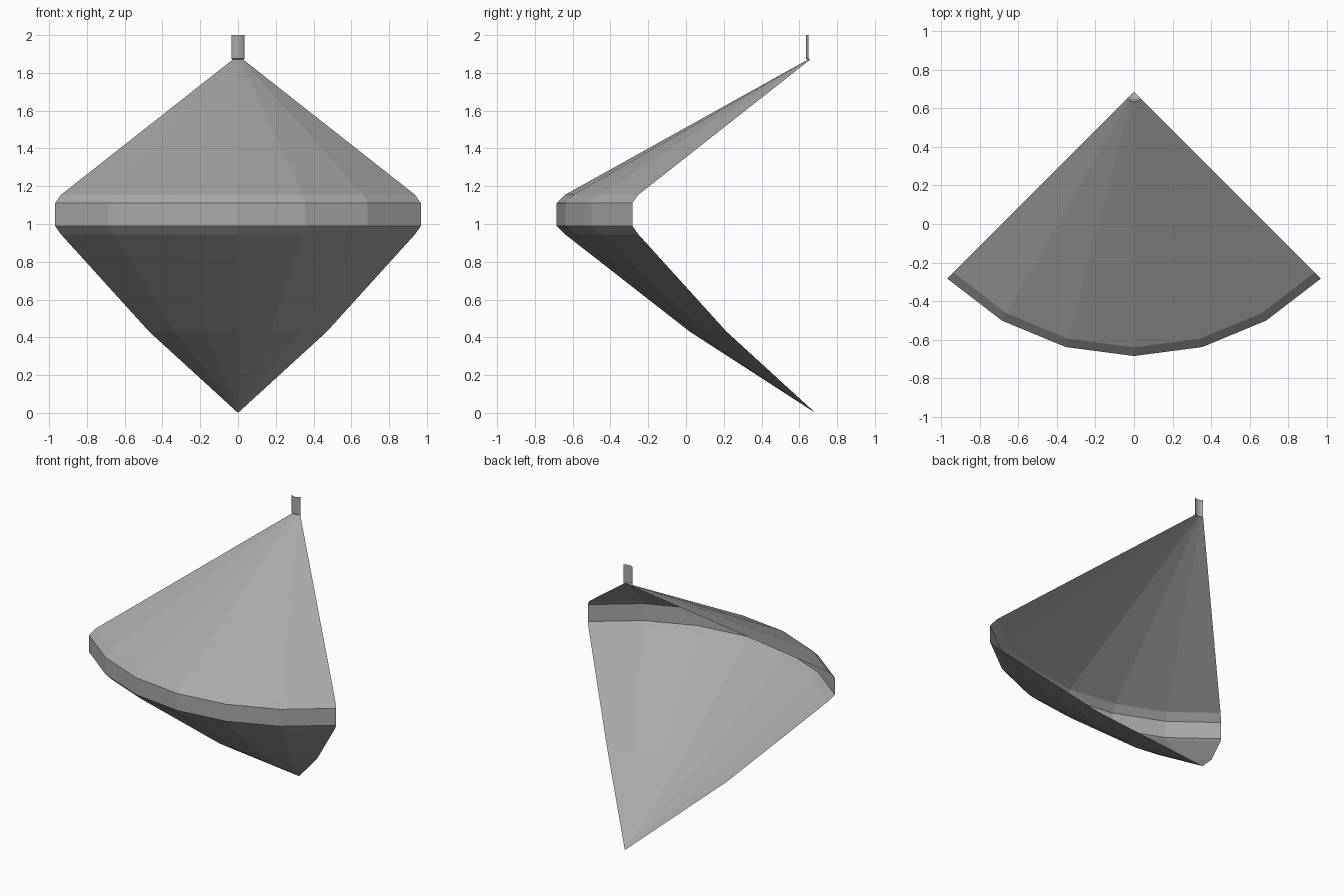
import bpy, bmesh
from math import radians
from mathutils import Matrix, Vector

cube = bpy.data.objects.get("Cube")
if cube:
    bpy.data.objects.remove(cube, do_unlink=True)

grey = bpy.data.materials.new("plain grey")
grey.use_nodes = True
grey.diffuse_color = (0.4, 0.4, 0.4, 1)
grey.node_tree.nodes["Principled BSDF"].inputs["Base Color"].default_value = (0.4, 0.4, 0.4, 1)

AXIS = Vector((0, 0.685, 0))   # the vertical axis of the quarter turn
SWEEP = radians(90)
STEPS = 6


def quarter_lathe(name, profile):
    """Spin a (radius, height) profile through the front quarter turn."""
    bm = bmesh.new()
    start = Matrix.Rotation(-SWEEP / 2, 3, 'Z')
    verts = [bm.verts.new(AXIS + start @ Vector((0, -r, z))) for r, z in profile]
    edges = [bm.edges.new(pair) for pair in zip(verts, verts[1:])]
    bmesh.ops.spin(bm, geom=verts + edges, cent=AXIS, axis=(0, 0, 1),
                   angle=SWEEP, steps=STEPS, use_duplicate=False)
    bmesh.ops.remove_doubles(bm, verts=bm.verts, dist=0.0005)
    # Turn every face away from the axis
    bm.normal_update()
    for face in bm.faces:
        out = face.calc_center_median() - AXIS
        out.z = 0
        if face.normal.dot(out) < 0:
            face.normal_flip()
    mesh = bpy.data.meshes.new(name)
    bm.to_mesh(mesh)
    bm.free()
    mesh.materials.append(grey)
    obj = bpy.data.objects.new(name, mesh)
    bpy.context.collection.objects.link(obj)
    return obj


# Thin open shell: lower point, bevelled rim band, upper cone
quarter_lathe("shell", [(0, 0), (0.665, 0.43), (1.325, 0.945), (1.37, 0.99),
                        (1.37, 1.11), (1.325, 1.155), (0.04, 1.87)])

# Short stem at the top, open at the end
quarter_lathe("stem", [(0.04, 1.87), (0.05, 1.875), (0.05, 2)])
